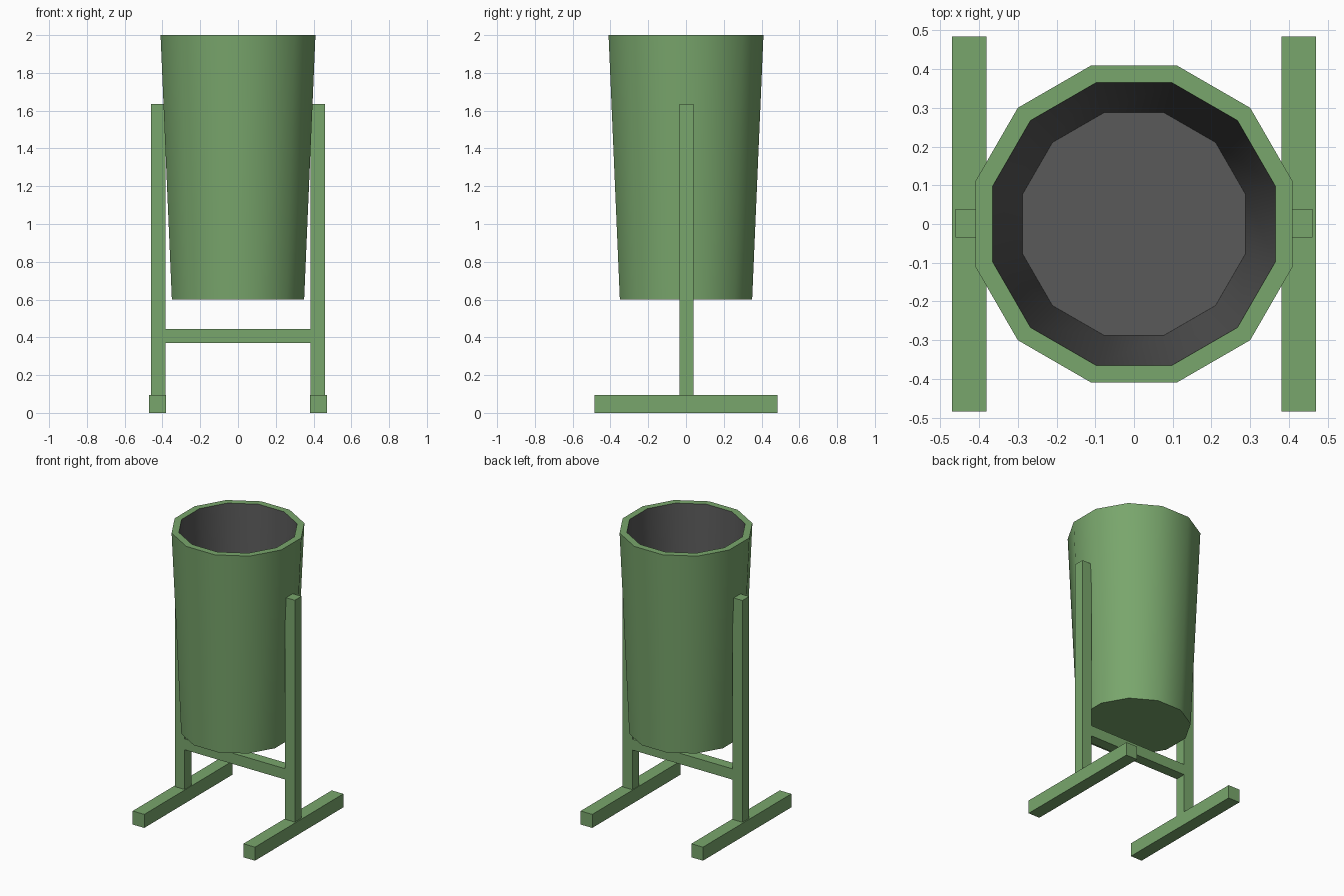
import bpy, bmesh, math

if "Cube" in bpy.data.objects:
    bpy.data.objects.remove(bpy.data.objects["Cube"])


def material(name, rgb):
    m = bpy.data.materials.new(name)
    m.diffuse_color = (*rgb, 1)
    m.use_nodes = True
    m.node_tree.nodes["Principled BSDF"].inputs["Base Color"].default_value = m.diffuse_color
    return m


green = material("green paint", (0.19, 0.38, 0.15))
grey = material("dark grey lining", (0.10, 0.10, 0.10))


def finish(bm, name, mats):
    bmesh.ops.recalc_face_normals(bm, faces=bm.faces)
    me = bpy.data.meshes.new(name)
    bm.to_mesh(me)
    bm.free()
    for m in mats:
        me.materials.append(m)
    ob = bpy.data.objects.new(name, me)
    bpy.context.collection.objects.link(ob)
    return ob


def box(name, x, y, z):
    bm = bmesh.new()
    bmesh.ops.create_cube(bm, size=1)
    for v in bm.verts:
        v.co = [lo + (c + 0.5) * (hi - lo) for c, (lo, hi) in zip(v.co, (x, y, z))]
    return finish(bm, name, [green])


# Tapered twelve-sided bin: outer wall, rim, inner wall, floor
SIDES = 12
profile = [(0.3625, 0.6), (0.4245, 2.0), (0.378, 2.0), (0.298, 0.65)]
bm = bmesh.new()
rings = []
for r, z in profile:
    rings.append([bm.verts.new((r * math.cos(a), r * math.sin(a), z))
                  for a in (math.radians(15 + 30 * i) for i in range(SIDES))])
for k in range(3):
    for i in range(SIDES):
        j = (i + 1) % SIDES
        f = bm.faces.new((rings[k][i], rings[k][j], rings[k + 1][j], rings[k + 1][i]))
        f.material_index = 1 if k == 2 else 0
        f.smooth = k != 1
bm.faces.new(rings[0])
bm.faces.new(rings[3]).material_index = 1
bin_ob = finish(bm, "bin", [green, grey])
bpy.context.view_layer.objects.active = bin_ob
bin_ob.select_set(True)
bpy.ops.object.shade_smooth_by_angle(angle=math.radians(40))

# Posts and feet on both sides
for s, side in ((-1, "left"), (1, "right")):
    box(side + "_post", sorted((s * 0.385, s * 0.461)), (-0.035, 0.039), (0.09, 1.635))
    box(side + "_foot", sorted((s * 0.381, s * 0.47)), (-0.485, 0.485), (0, 0.094))

# Crossbar between the posts
box("crossbar", (-0.386, 0.386), (-0.035, 0.039), (0.37, 0.445))
